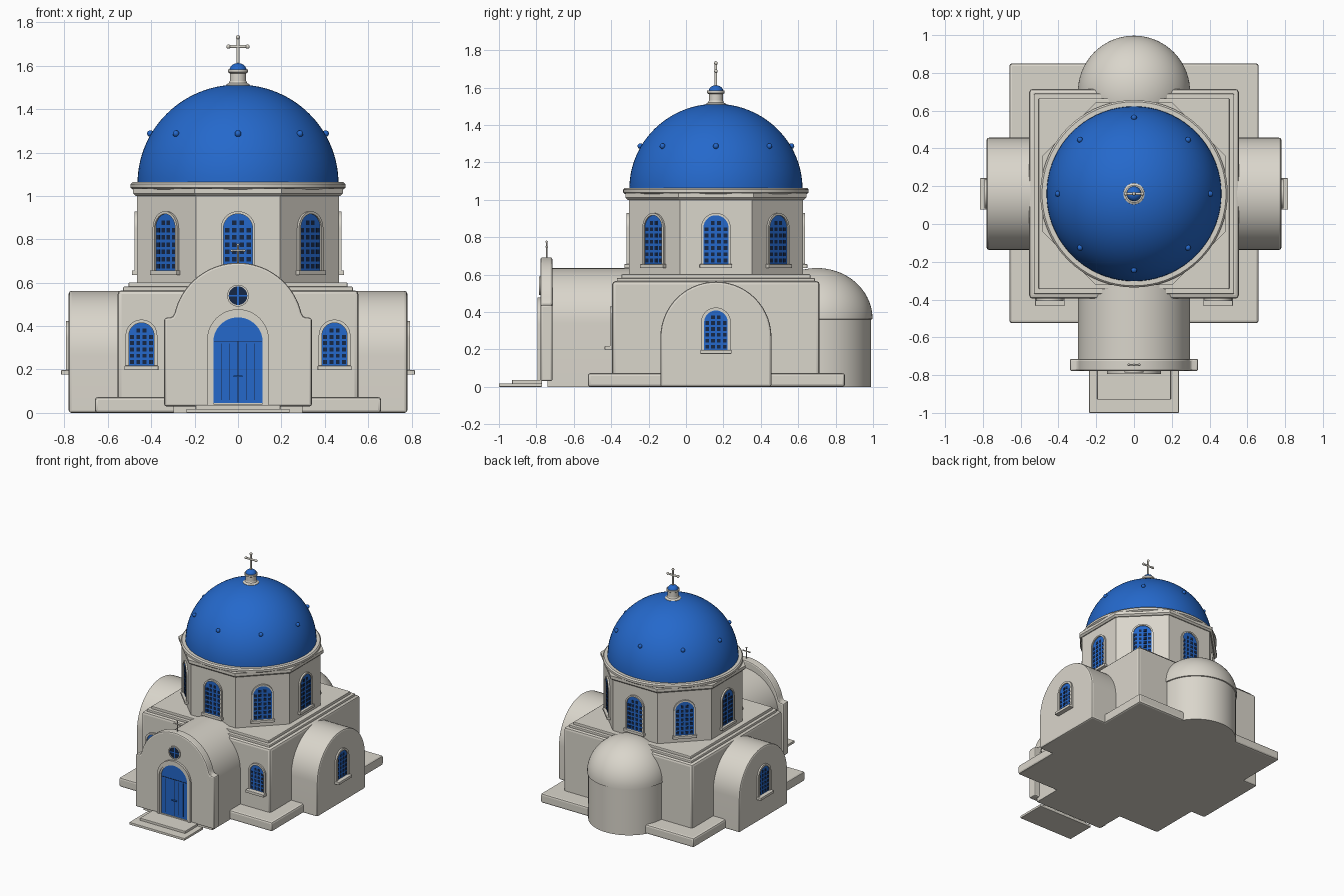
import bpy, bmesh, math
from mathutils import Matrix, Vector

if "Cube" in bpy.data.objects:
    bpy.data.objects.remove(bpy.data.objects["Cube"], do_unlink=True)

CY = 0.16  # y of the dome axis
parts = []


def material(name, rgb):
    m = bpy.data.materials.new(name)
    m.use_nodes = True
    m.diffuse_color = (*rgb, 1)
    node = m.node_tree.nodes["Principled BSDF"]
    node.inputs["Base Color"].default_value = (*rgb, 1)
    node.inputs["Roughness"].default_value = 0.7
    return m


WHITE = material("whitewash", (0.70, 0.67, 0.60))
BLUE = material("dome blue", (0.018, 0.14, 0.60))
DARK = material("dark glass", (0.008, 0.02, 0.06))


def move(x=0, y=0, z=0):
    return Matrix.Translation((x, y, z))


def turn(deg, axis="Z"):
    return Matrix.Rotation(math.radians(deg), 4, axis)


def finish(bm, name, mat, matrix=Matrix(), bevel=0):
    bmesh.ops.recalc_face_normals(bm, faces=bm.faces)
    if bevel:
        sharp = [e for e in bm.edges if len(e.link_faces) == 2 and e.calc_face_angle() > 0.7]
        bmesh.ops.bevel(bm, geom=sharp, offset=bevel, segments=2, profile=0.5,
                        affect="EDGES", clamp_overlap=True)
    bm.transform(matrix)
    mesh = bpy.data.meshes.new(name)
    bm.to_mesh(mesh)
    bm.free()
    mesh.materials.append(mat)
    ob = bpy.data.objects.new(name, mesh)
    bpy.context.collection.objects.link(ob)
    parts.append(ob)
    return ob


def add_box(bm, lo, hi):
    lo, hi = Vector(lo), Vector(hi)
    bmesh.ops.create_cube(bm, size=1, matrix=Matrix.Translation((lo + hi) / 2) @ Matrix.Diagonal((*(hi - lo), 1)))


def box(name, lo, hi, mat, matrix=Matrix(), bevel=0):
    bm = bmesh.new()
    add_box(bm, lo, hi)
    return finish(bm, name, mat, matrix, bevel)


def arc(r, cz, a0=0, a1=180, n=28):
    steps = [math.radians(a0 + (a1 - a0) * i / n) for i in range(n + 1)]
    return [(r * math.cos(a), cz + r * math.sin(a)) for a in steps]


def arch(w, h, base=0):
    return [(-w / 2, base), (w / 2, base)] + arc(w / 2, h - w / 2)


def prism(name, pts, depth, mat, matrix=Matrix(), bevel=0):
    """Extrude an x-z profile towards local -y."""
    bm = bmesh.new()
    face = bm.faces.new([bm.verts.new((x, 0, z)) for x, z in pts])
    out = bmesh.ops.extrude_face_region(bm, geom=[face], use_keep_orig=True)
    verts = [g for g in out["geom"] if isinstance(g, bmesh.types.BMVert)]
    bmesh.ops.translate(bm, verts=verts, vec=(0, -depth, 0))
    return finish(bm, name, mat, matrix, bevel)


def band(name, inner, outer, depth, mat, matrix=Matrix()):
    """Closed moulding between two profiles of equal length."""
    bm = bmesh.new()
    loops = [[bm.verts.new((x, y, z)) for x, z in pts]
             for pts, y in ((inner, 0), (outer, 0), (outer, -depth), (inner, -depth))]
    n = len(inner)
    for k in range(4):
        a, b = loops[k], loops[(k + 1) % 4]
        for i in range(n):
            j = (i + 1) % n
            bm.faces.new((a[i], a[j], b[j], b[i]))
    return finish(bm, name, mat, matrix)


def lathe(name, profile, mat, x=0, y=CY, steps=72, phase=0):
    bm = bmesh.new()
    verts = [bm.verts.new((r, 0, z)) for r, z in profile]
    edges = [bm.edges.new(p) for p in zip(verts, verts[1:])]
    bmesh.ops.spin(bm, geom=verts + edges, cent=(0, 0, 0), axis=(0, 0, 1),
                   angle=math.tau, steps=steps)
    bmesh.ops.remove_doubles(bm, verts=bm.verts, dist=0.0002)
    return finish(bm, name, mat, move(x, y) @ turn(phase))


def window(name, w, h, trim, sill, matrix):
    """Arched lattice window: blue grille, dark panes, moulding and sill."""
    prism(name + "_grille", arch(w, h), 0.004, BLUE, matrix)
    cell, r = w / 4, w / 2
    bm = bmesh.new()
    for row in range(int(h / cell)):
        for col in range(4):
            x, z = (col - 1.5) * cell, (row + 0.6) * cell
            s = cell * 0.31
            if math.hypot(abs(x) + s, max(0, z + s - (h - r))) < r * 0.98:
                add_box(bm, (x - s, -0.006, z - s), (x + s, 0, z + s))
    finish(bm, name + "_panes", DARK, matrix)
    band(name + "_frame", arch(w, h), arch(w + 2 * trim, h + trim, -0.004), 0.012, WHITE, matrix)
    half = w / 2 + 0.02
    box(name + "_sill", (-half, -sill, -0.02), (half, 0.01, 0.001), WHITE, matrix, 0.003)


def cross(name, z0, z1, arm_z, arm, r, y):
    bm = bmesh.new()
    for length, m in ((z1 - z0, move(0, 0, (z0 + z1) / 2)), (2 * arm, move(0, 0, arm_z) @ turn(90, "Y"))):
        bmesh.ops.create_cone(bm, cap_ends=True, segments=20, radius1=r, radius2=r, depth=length, matrix=m)
    for x, z in ((0, z1 - r), (-arm, arm_z), (arm, arm_z)):
        bmesh.ops.create_uvsphere(bm, u_segments=20, v_segments=12, radius=r * 1.4, matrix=move(x, 0, z))
    finish(bm, name, WHITE, move(0, y))


# Body: plinth, square hall and stepped roof
box("plinth", (-0.66, -0.525, 0), (0.66, 0.85, 0.073), WHITE, bevel=0.014)
box("hall", (-0.555, -0.395, 0.003), (0.555, 0.715, 0.565), WHITE, bevel=0.018)
box("roof_step_lower", (-0.53, -0.37, 0.5), (0.53, 0.69, 0.582), WHITE, bevel=0.006)
box("roof_step_upper", (-0.505, -0.345, 0.5), (0.505, 0.665, 0.602), WHITE, bevel=0.006)

# Barrel vaults: two side arms and the nave
for side, deg in (("left", 90), ("right", -90)):
    facing = move(0, CY) @ turn(deg)
    prism(side + "_arm", arch(0.594, 0.562), 0.38, WHITE, facing @ move(0, -0.4), 0.012)
    window(side + "_arm_window", 0.126, 0.212, 0.016, 0.035, facing @ move(0, -0.78, 0.196))
prism("nave", arch(0.594, 0.635), 0.5, WHITE, move(0, -0.24))

# Apse with half dome at the back
lathe("apse", [(0, 0), (0.289, 0), (0.289, 0.36), (0.297, 0.362)]
      + [(0.297 * math.cos(a), 0.365 + 0.27 * math.sin(a))
         for a in [math.pi / 2 * i / 18 for i in range(19)]], WHITE, y=0.7)

# Hall windows on the front
for side, x in (("left", 0.445), ("right", -0.445)):
    window(side + "_hall_window", 0.116, 0.198, 0.015, 0.04, move(x, -0.395, 0.217))

# Octagonal drum with a window in every face
k = 1 / math.cos(math.pi / 8)
lathe("drum", [(0, 0.55), (0.465 * k, 0.55), (0.465 * k, 1.03), (0, 1.03)], WHITE, steps=8, phase=22.5)
lathe("drum_cornice", [(0, 1.0), (0.472 * k, 1.0), (0.484 * k, 1.012), (0.484 * k, 1.035), (0, 1.035)],
      WHITE, steps=8, phase=22.5)
for i in range(8):
    window(f"drum_window_{i + 1}", 0.134, 0.262, 0.012, 0.024,
           move(0, CY) @ turn(45 * i) @ move(0, -0.465, 0.655))

# Dome, its base ring and studs
lathe("dome_ring", [(0, 1.03), (0.485, 1.03), (0.496, 1.038), (0.496, 1.054), (0.487, 1.063), (0, 1.063)], WHITE)
lathe("dome", [(0.463 * math.cos(a), 1.058 + 0.455 * math.sin(a))
               for a in [math.pi / 2 * i / 28 for i in range(29)]], BLUE)
bm = bmesh.new()
for i in range(8):
    bmesh.ops.create_uvsphere(bm, u_segments=20, v_segments=12, radius=0.015,
                              matrix=turn(45 * i) @ move(0.404, 0, 1.287))
finish(bm, "dome_studs", BLUE, move(0, CY))

# Lantern and crosses
lathe("lantern", [(0, 1.5), (0.058, 1.5), (0.056, 1.512), (0.042, 1.52), (0.038, 1.53), (0.038, 1.565),
                  (0.047, 1.57), (0.047, 1.583), (0, 1.583)], WHITE, steps=40)
lathe("lantern_cap", [(0.039 * math.cos(a), 1.58 + 0.032 * math.sin(a))
                      for a in [math.pi / 2 * i / 10 for i in range(11)]], BLUE, steps=40)
cross("dome_cross", 1.6, 1.738, 1.688, 0.044, 0.007, CY)
cross("facade_cross", 0.68, 0.78, 0.748, 0.028, 0.0045, -0.745)

# Facade wall with shoulders and curved gable
shoulder = [(0.34, 0.03), (0.34, 0.437), (0.302, 0.442)]
profile = shoulder + arc(0.3, 0.392, 13, 167, 36) + [(-x, z) for x, z in reversed(shoulder)]
prism("facade", profile, 0.064, WHITE, move(0, -0.714), 0.01)
front = move(0, -0.778)

# Arched double door
prism("door", arch(0.228, 0.44, 0.045), 0.004, BLUE, front)
bm = bmesh.new()
add_box(bm, (-0.002, -0.006, 0.047), (0.002, 0, 0.33))
add_box(bm, (-0.11, -0.006, 0.328), (0.11, 0, 0.332))
for x in (-0.075, -0.038, 0.038, 0.075):
    add_box(bm, (x - 0.001, -0.005, 0.06), (x + 0.001, 0, 0.32))
finish(bm, "door_grooves", DARK, front)
box("door_handles", (-0.02, -0.014, 0.165), (0.02, 0, 0.172), BLUE, front)
band("door_frame_inner", arch(0.228, 0.44, 0.04), arch(0.25, 0.452, 0.036), 0.010, WHITE, front)
band("door_frame_outer", arch(0.25, 0.452, 0.036), arch(0.285, 0.478, 0.032), 0.016, WHITE, front)

# Round window above the door
rose = front @ move(0, 0, 0.54)
circle = [arc(r, 0, 0, 348.75, 31) for r in (0.043, 0.05)]
prism("rose_glass", circle[0], 0.003, DARK, rose)
band("rose_frame", circle[0], circle[1], 0.008, WHITE, rose)
bm = bmesh.new()
add_box(bm, (-0.004, -0.006, -0.042), (0.004, 0, 0.042))
add_box(bm, (-0.042, -0.006, -0.004), (0.042, 0, 0.004))
finish(bm, "rose_bars", BLUE, rose)

# Entrance steps
box("lower_step", (-0.238, -1.0, 0), (0.238, -0.77, 0.019), WHITE, bevel=0.004)
box("upper_step", (-0.195, -0.93, 0.015), (0.195, -0.77, 0.037), WHITE, bevel=0.004)

# Smooth the curved parts, keep edges crisp
bpy.ops.object.select_all(action="DESELECT")
for ob in parts:
    ob.select_set(True)
bpy.context.view_layer.objects.active = parts[0]
bpy.ops.object.shade_smooth_by_angle(angle=math.radians(20))
